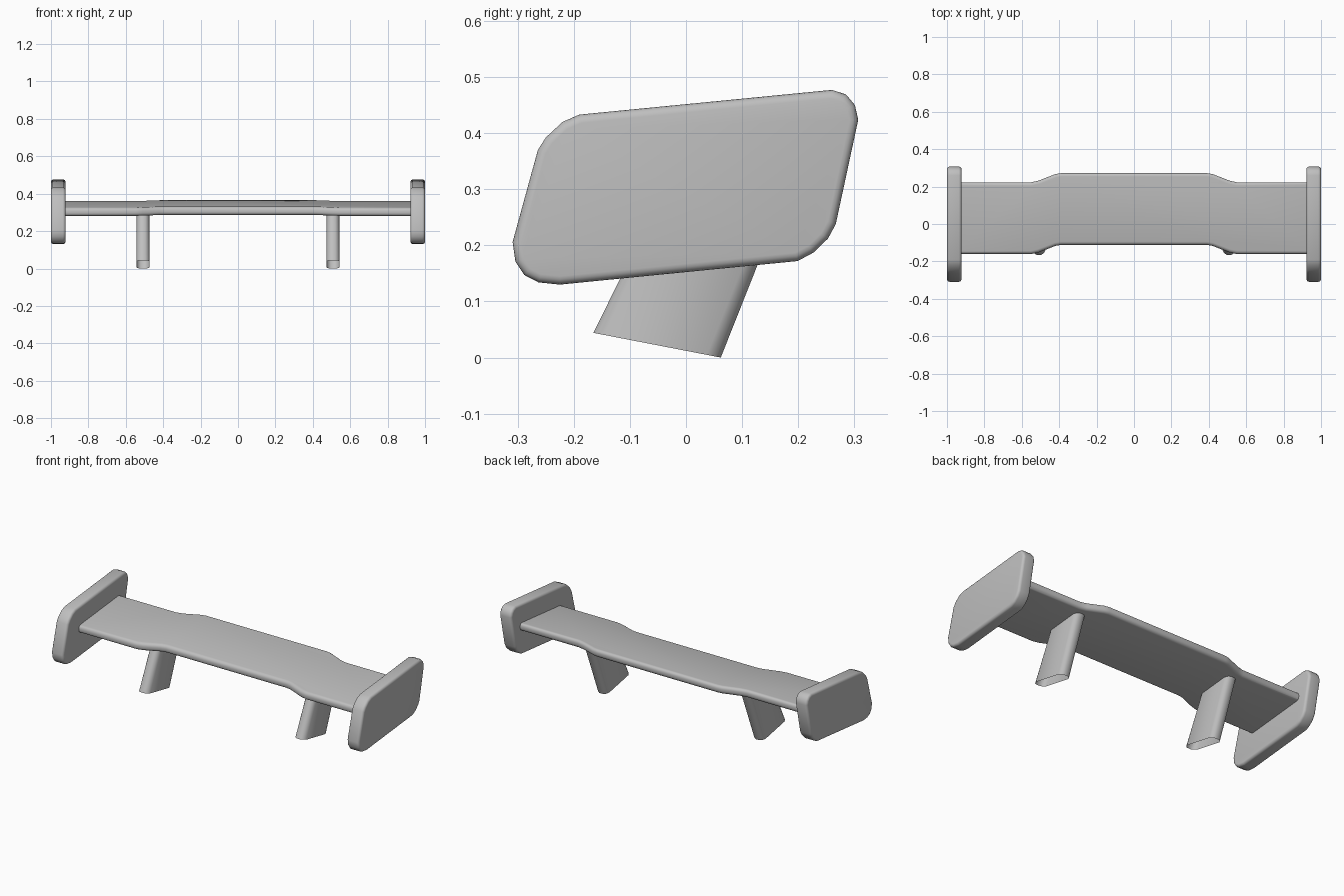
import bpy
import bmesh
import math

cube = bpy.data.objects.get("Cube")
if cube:
    bpy.data.objects.remove(cube, do_unlink=True)

GREY = (0.52, 0.52, 0.52, 1)
grey = bpy.data.materials.new("plain_grey")
grey.use_nodes = True
grey.diffuse_color = GREY
grey.node_tree.nodes["Principled BSDF"].inputs["Base Color"].default_value = GREY


def loft(name, start, end, capped=True, rim=0.0):
    """Join two matching outlines, optionally close them and round the rims."""
    bm = bmesh.new()
    a = [bm.verts.new(p) for p in start]
    b = [bm.verts.new(p) for p in end]
    n = len(a)
    for i in range(n):
        j = (i + 1) % n
        bm.faces.new((a[i], a[j], b[j], b[i]))
    if capped:
        caps = [bm.faces.new(a), bm.faces.new(b)]
    bmesh.ops.recalc_face_normals(bm, faces=bm.faces[:])
    if rim:
        edges = [e for f in caps for e in f.edges]
        bmesh.ops.bevel(bm, geom=edges, offset=rim, segments=4, profile=0.5,
                        affect='EDGES', clamp_overlap=True)
    mesh = bpy.data.meshes.new(name)
    bm.to_mesh(mesh)
    bm.free()
    mesh.materials.append(grey)
    obj = bpy.data.objects.new(name, mesh)
    bpy.context.collection.objects.link(obj)
    bpy.ops.object.select_all(action='DESELECT')
    obj.select_set(True)
    bpy.context.view_layer.objects.active = obj
    bpy.ops.object.shade_smooth_by_angle(angle=math.radians(40))
    return obj


# Wing blade: stepped plan outline, pitched up toward the back
half = [(0.39, 0.0), (0.42, 0.005), (0.51, 0.04), (0.55, 0.049), (0.96, 0.049)]
back = [(x, 0.272 - d) for x, d in half]
front = [(x, -0.112 - d) for x, d in half]
plan = ([(-x, y) for x, y in reversed(back)] + back
        + front[::-1] + [(-x, y) for x, y in front])


def blade_z(y):
    return 0.28 + 0.098 * (y + 0.16)


loft("wing_blade", [(x, y, blade_z(y)) for x, y in plan],
     [(x, y, blade_z(y) + 0.045) for x, y in plan], rim=0.018)

# End plate side profile (y, z)
plate = [(-0.19, 0.433), (0.26, 0.477), (0.285, 0.469), (0.301, 0.45),
         (0.307, 0.424), (0.267, 0.238), (0.253, 0.212), (0.227, 0.187),
         (0.199, 0.172), (-0.225, 0.13), (-0.263, 0.134), (-0.288, 0.147),
         (-0.304, 0.171), (-0.309, 0.206), (-0.264, 0.37), (-0.25, 0.392),
         (-0.22, 0.42)]

# Strut cross-section: (position front to back, half width)
section = [(0.0, 0.012), (0.035, 0.025), (0.11, 0.035), (0.89, 0.035),
           (0.965, 0.025), (1.0, 0.012)]


def strut_ring(cx, y0, z0, y1, z1):
    loop = section + [(t, -w) for t, w in reversed(section)]
    return [(cx + w, y0 + t * (y1 - y0), z0 + t * (z1 - z0)) for t, w in loop]


for side, s in (("left", 1), ("right", -1)):
    loft("end_plate_" + side, [(s * 0.922, y, z) for y, z in plate],
         [(s * 1.0, y, z) for y, z in plate], rim=0.015)
    # Hollow strut, open at the foot
    loft("strut_" + side, strut_ring(s * 0.508, -0.165, 0.044, 0.062, 0.0),
         strut_ring(s * 0.508, -0.034, 0.31, 0.193, 0.33), capped=False)
